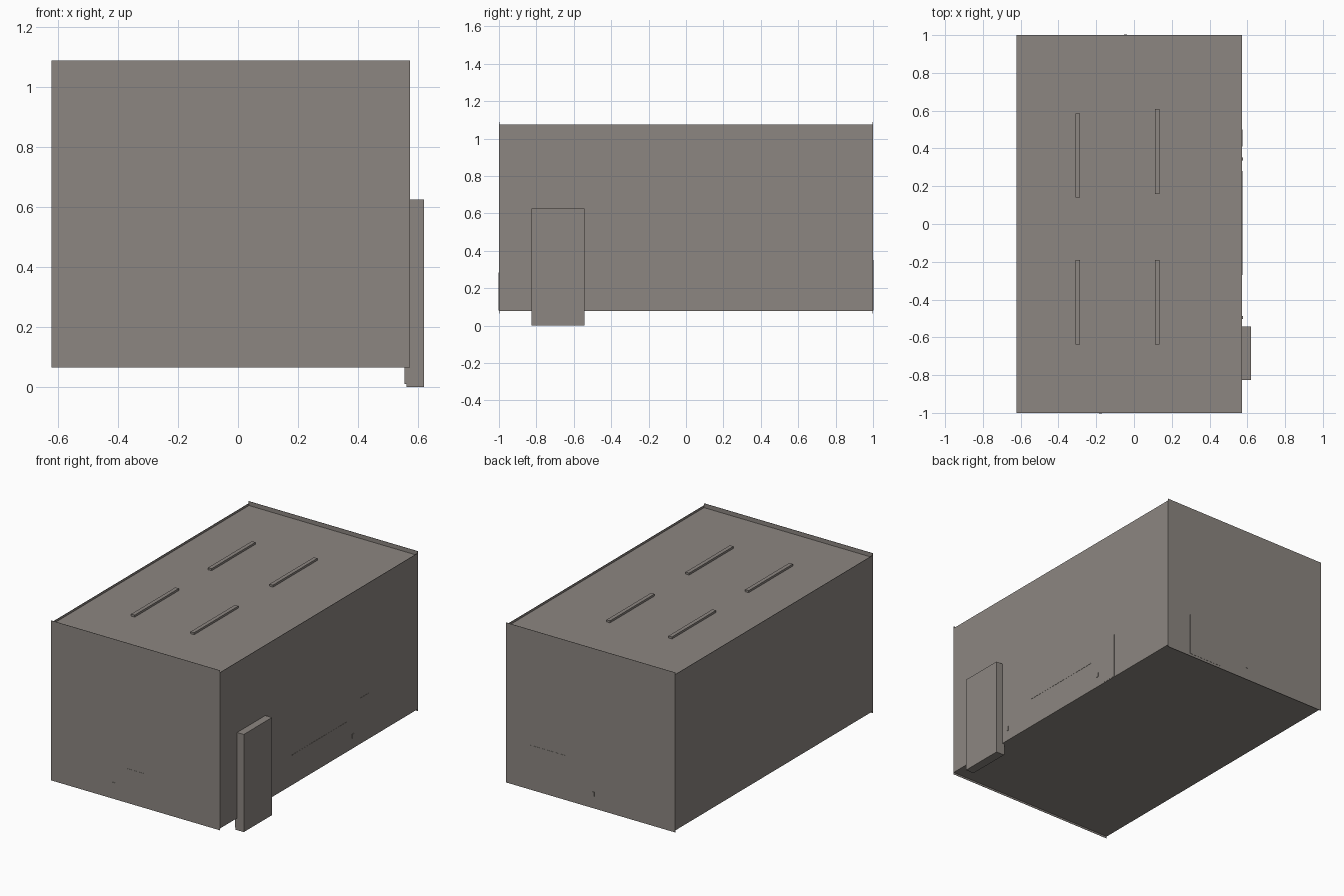
import bpy
import bmesh

if "Cube" in bpy.data.objects:
    bpy.data.objects.remove(bpy.data.objects["Cube"])

# One flat warm grey for the whole room shell
grey = bpy.data.materials.new("warm_grey")
grey.diffuse_color = (0.262, 0.238, 0.218, 1)
grey.use_nodes = True
grey.node_tree.nodes["Principled BSDF"].inputs["Base Color"].default_value = grey.diffuse_color


def box(name, x, y, z):
    """Axis-aligned box from (min, max) ranges."""
    bm = bmesh.new()
    bmesh.ops.create_cube(bm, size=1)
    for v in bm.verts:
        v.co = [r[0] if c < 0 else r[1] for c, r in zip(v.co, (x, y, z))]
    mesh = bpy.data.meshes.new(name)
    bm.to_mesh(mesh)
    bm.free()
    mesh.materials.append(grey)
    obj = bpy.data.objects.new(name, mesh)
    bpy.context.collection.objects.link(obj)
    return obj


L, R = -0.623, 0.573      # room sides
T = 0.002                 # wall thickness
P = 0.0012                # how far wall details stand proud

# End walls, slightly taller than the rest
box("front_wall", (L, R), (-1, -1 + T), (0.065, 1.088))
box("back_wall", (L, R), (1 - T, 1), (0.065, 1.088))

# Side walls
box("left_wall", (L, L + T), (-0.998, 0.998), (0.077, 1.075))
box("right_wall", (R - T, R), (-0.998, 0.998), (0.077, 1.075))

# Floor and recessed ceiling
box("floor", (L + T, R - T), (-0.998, 0.998), (0.077, 0.081))
box("ceiling", (L + T, R - T), (-0.998, 0.998), (1.058, 1.061))

# Ceiling light housings
for x, far in ((-0.298, (0.14, 0.585)), (0.123, (0.16, 0.61))):
    for y in (far, (-0.637, -0.19)):
        box("light_housing", (x - 0.0125, x + 0.0125), y, (1.061, 1.074))

# Door on the right wall, with its inner trim
box("door", (0.562, 0.62), (-0.827, -0.542), (0, 0.625))
box("door_trim", (0.555, 0.562), (-0.822, -0.547), (0.01, 0.62))

# Furniture backs just breaking through the walls
box("front_cabinet_back", (-0.083, 0.038), (-1 - P, -1 + T), (0.081, 0.285))
box("back_cabinet_back", (0.155, 0.40), (1 - T, 1 + P), (0.081, 0.35))
box("shelf_back", (R - T, R + P), (0.41, 0.50), (0.081, 0.37))
box("desk_edge", (R - T, R + P), (-0.27, 0.28), (0.264, 0.270))

# Wall sockets
box("front_socket", (-0.186, -0.17), (-1.003, -0.99), (0.143, 0.171))
box("back_socket", (-0.052, -0.036), (0.99, 1.003), (0.143, 0.171))
for y in (-0.495, 0.343):
    box("side_socket", (R - 0.01, R + 0.003), (y - 0.008, y + 0.008), (0.143, 0.171))
